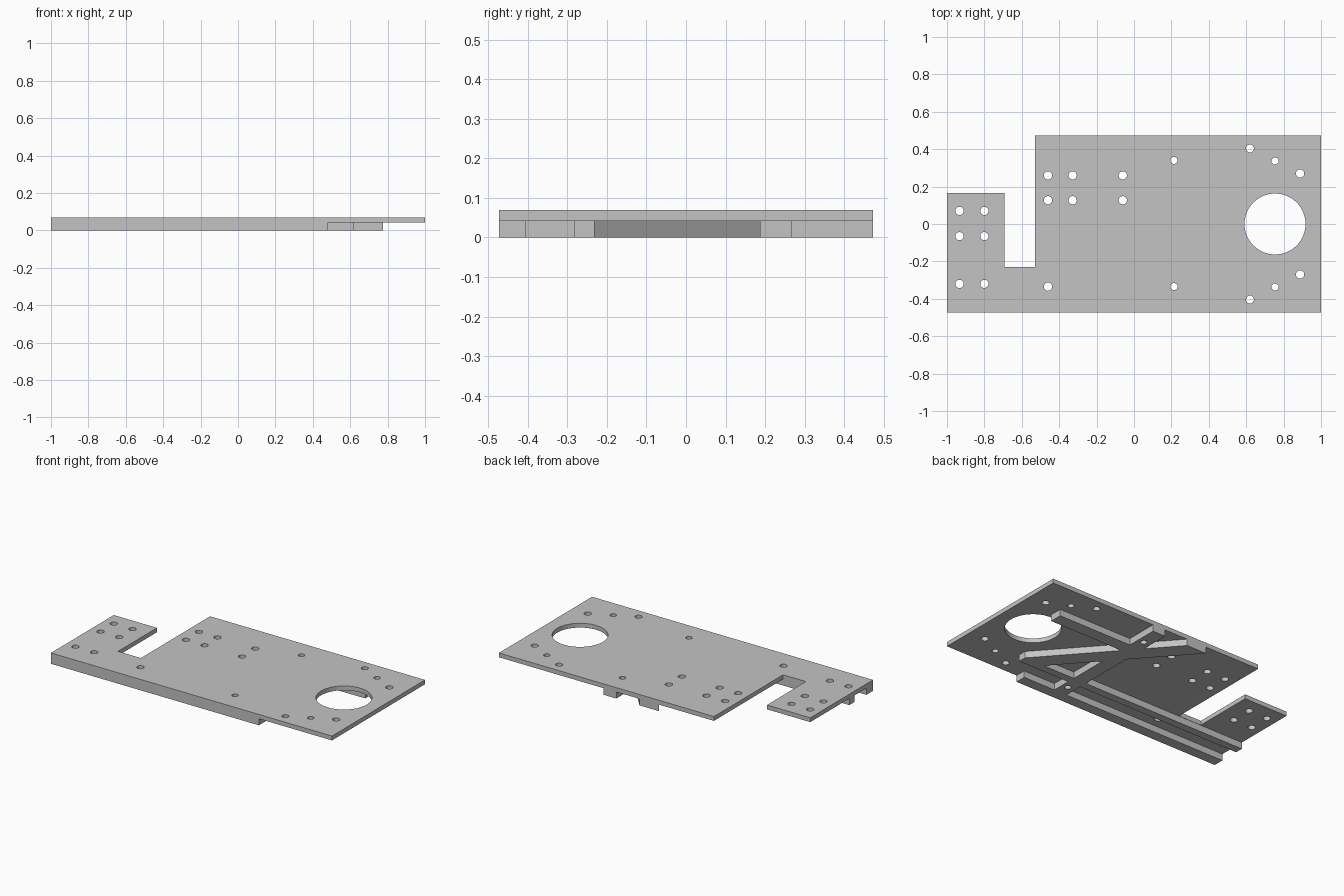
import bpy, bmesh, math

cube = bpy.data.objects.get("Cube")
if cube:
    bpy.data.objects.remove(cube, do_unlink=True)

GREY = (0.55, 0.55, 0.55, 1.0)
mat = bpy.data.materials.new("plain grey")
mat.use_nodes = True
mat.diffuse_color = GREY
mat.node_tree.nodes["Principled BSDF"].inputs["Base Color"].default_value = GREY

TOP, STEP = 0.07, 0.042   # plate top and underside heights
HALF = 0.473              # half depth of the plate


def circle(x, y, r, sides=32):
    angles = [2 * math.pi * i / sides for i in range(sides)]
    return [(x + r * math.cos(a), y + r * math.sin(a)) for a in angles]


def slab(name, loops, z0, z1):
    """Extrude an outline, with the further loops left open as holes."""
    curve = bpy.data.curves.new(name, "CURVE")
    curve.dimensions = "2D"
    curve.fill_mode = "BOTH"
    curve.extrude = (z1 - z0) / 2
    for loop in loops:
        spline = curve.splines.new("POLY")
        spline.points.add(len(loop) - 1)
        for point, (x, y) in zip(spline.points, loop):
            point.co = (x, y, 0, 1)
        spline.use_cyclic_u = True
    obj = bpy.data.objects.new(name, curve)
    bpy.context.collection.objects.link(obj)
    bpy.ops.object.select_all(action="DESELECT")
    obj.select_set(True)
    bpy.context.view_layer.objects.active = obj
    bpy.ops.object.convert(target="MESH")
    obj = bpy.context.view_layer.objects.active
    bm = bmesh.new()
    bm.from_mesh(obj.data)
    bmesh.ops.translate(bm, verts=bm.verts, vec=(0, 0, (z0 + z1) / 2))
    bmesh.ops.remove_doubles(bm, verts=bm.verts, dist=0.0001)
    bmesh.ops.recalc_face_normals(bm, faces=bm.faces)
    bm.to_mesh(obj.data)
    bm.free()
    obj.data.materials.clear()
    obj.data.materials.append(mat)
    bpy.ops.object.shade_smooth_by_angle(angle=math.radians(30))
    return obj


# Bolt holes
pivot_holes = [circle(0.214, y, 0.019) for y in (0.34, -0.335)]
holes = list(pivot_holes)
holes += [circle(x, y, 0.022) for x in (-0.933, -0.8) for y in (0.07, -0.065, -0.32)]
holes += [circle(x, y, 0.022) for x in (-0.46, -0.328, -0.06) for y in (0.26, 0.127)]
holes.append(circle(-0.46, -0.335, 0.022))
for side in (1, -1):
    for x, y, r in ((0.62, 0.404, 0.021), (0.754, 0.337, 0.019), (0.888, 0.27, 0.022)):
        holes.append(circle(x, side * y, r))

# Large round opening
holes.append(circle(0.754, 0, 0.163, 64))

# Top plate with its notch
plate = [(-1, -HALF), (1, -HALF), (1, HALF), (-0.53, HALF),
         (-0.53, -0.23), (-0.692, -0.23), (-0.692, 0.165), (-1, 0.165)]
slab("top_plate", [plate] + holes, STEP, TOP)

# Underside frame: two long rails, a cross bar, a diagonal brace and a short arm
OUT, IN = -0.405, -0.283      # channel between the rails
RAIL, TIP = -0.232, 0.62      # inner side and end of the second rail
LEFT, RIGHT = 0.165, 0.255    # cross bar sides
ARM0, ARM1 = 0.187, 0.267     # short arm sides
WIDE = 0.14                   # brace width along x
SLOPE = TIP / (HALF - RAIL)


def brace_x(y):
    return SLOPE * (HALF - y)


def brace_y(x):
    return HALF - x / SLOPE


frame = [(-1, -HALF), (0.48, -HALF), (0.48, OUT), (RIGHT, OUT), (RIGHT, IN),
         (TIP, IN), (TIP, RAIL), (brace_x(ARM0), ARM0), (0.775, ARM0),
         (0.775, ARM1), (RIGHT, ARM1), (RIGHT, HALF), (LEFT, HALF),
         (LEFT, brace_y(LEFT)), (0, HALF), (-WIDE, HALF),
         (LEFT, brace_y(LEFT + WIDE)), (LEFT, RAIL), (-1, RAIL), (-1, IN),
         (LEFT, IN), (LEFT, OUT), (-1, OUT)]
pocket = [(RIGHT, RAIL), (TIP - WIDE, RAIL), (RIGHT, brace_y(RIGHT + WIDE))]
slab("underside_frame", [frame, pocket] + pivot_holes, 0, STEP)
